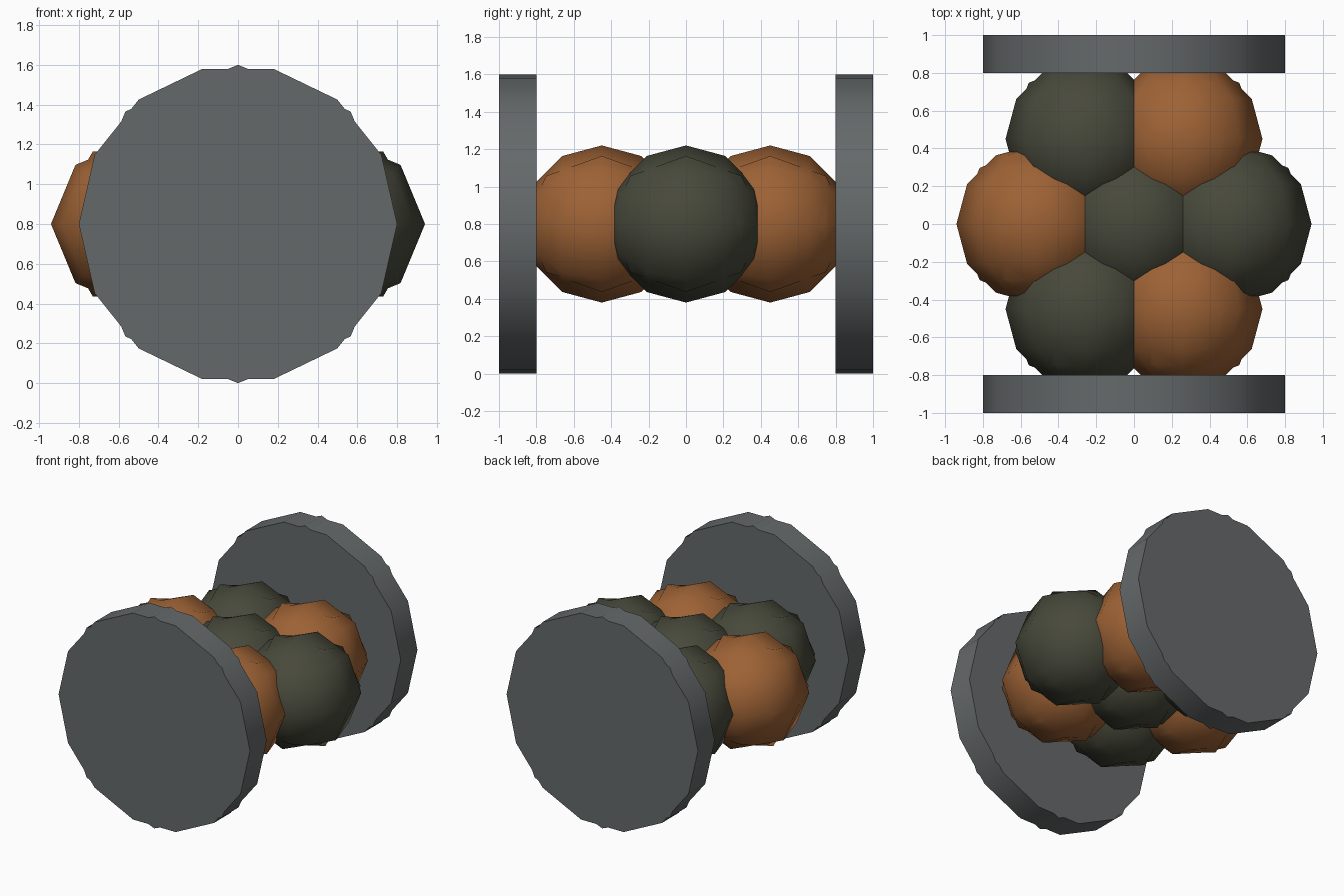
import bpy, bmesh, math
from mathutils import Matrix

if "Cube" in bpy.data.objects:
    bpy.data.objects.remove(bpy.data.objects["Cube"])

MID = 0.8                       # height of the shared axis
# turns a z-axis primitive so its axis lies along y with a vertex on +x
TURN = Matrix.Rotation(math.pi / 2, 4, 'X') @ Matrix.Rotation(math.pi / 2, 4, 'Z')


def srgb(*c):
    return [((v / 255 + 0.055) / 1.055) ** 2.4 for v in c] + [1]


def material(name, *c):
    m = bpy.data.materials.new(name)
    m.diffuse_color = srgb(*c)
    m.use_nodes = True
    m.node_tree.nodes["Principled BSDF"].inputs["Base Color"].default_value = m.diffuse_color
    return m


grey = material("slate_grey", 101, 105, 106)
brown = material("warm_brown", 157, 98, 53)
olive = material("dark_olive", 72, 73, 59)


def add_object(name, bm, mat, location, angle):
    mesh = bpy.data.meshes.new(name)
    bm.to_mesh(mesh)
    bm.free()
    mesh.materials.append(mat)
    ob = bpy.data.objects.new(name, mesh)
    ob.location = location
    bpy.context.collection.objects.link(ob)
    bpy.ops.object.select_all(action='DESELECT')
    bpy.context.view_layer.objects.active = ob
    ob.select_set(True)
    bpy.ops.object.shade_smooth_by_angle(angle=math.radians(angle))
    return ob


def ball(name, x, y, mat):
    # two interlocking low-poly spheres
    bm = bmesh.new()
    for segments, rings in ((8, 6), (6, 4)):
        bmesh.ops.create_uvsphere(bm, u_segments=segments, v_segments=rings,
                                  radius=0.42, matrix=TURN)
    add_object(name, bm, mat, (x, y, MID), 80)


def end_plate(name, y):
    # two interlocking low-poly discs
    bm = bmesh.new()
    for sides in (14, 8):
        bmesh.ops.create_cone(bm, cap_ends=True, segments=sides, radius1=0.8,
                              radius2=0.8, depth=0.2, matrix=TURN)
    add_object(name, bm, grey, (0, y, MID), 60)


# Hexagonal cluster of balls
ball("centre_ball", 0, 0, olive)
ring = [olive, brown, olive, brown, olive, brown]
ring = {0: olive, 60: brown, 120: olive, 180: brown, 240: olive, 300: brown}
for deg, mat in ring.items():
    a = math.radians(deg)
    ball(f"ring_ball_{deg}", 0.52 * math.cos(a), 0.52 * math.sin(a), mat)

# Plates at both ends
end_plate("front_plate", -0.9)
end_plate("back_plate", 0.9)
